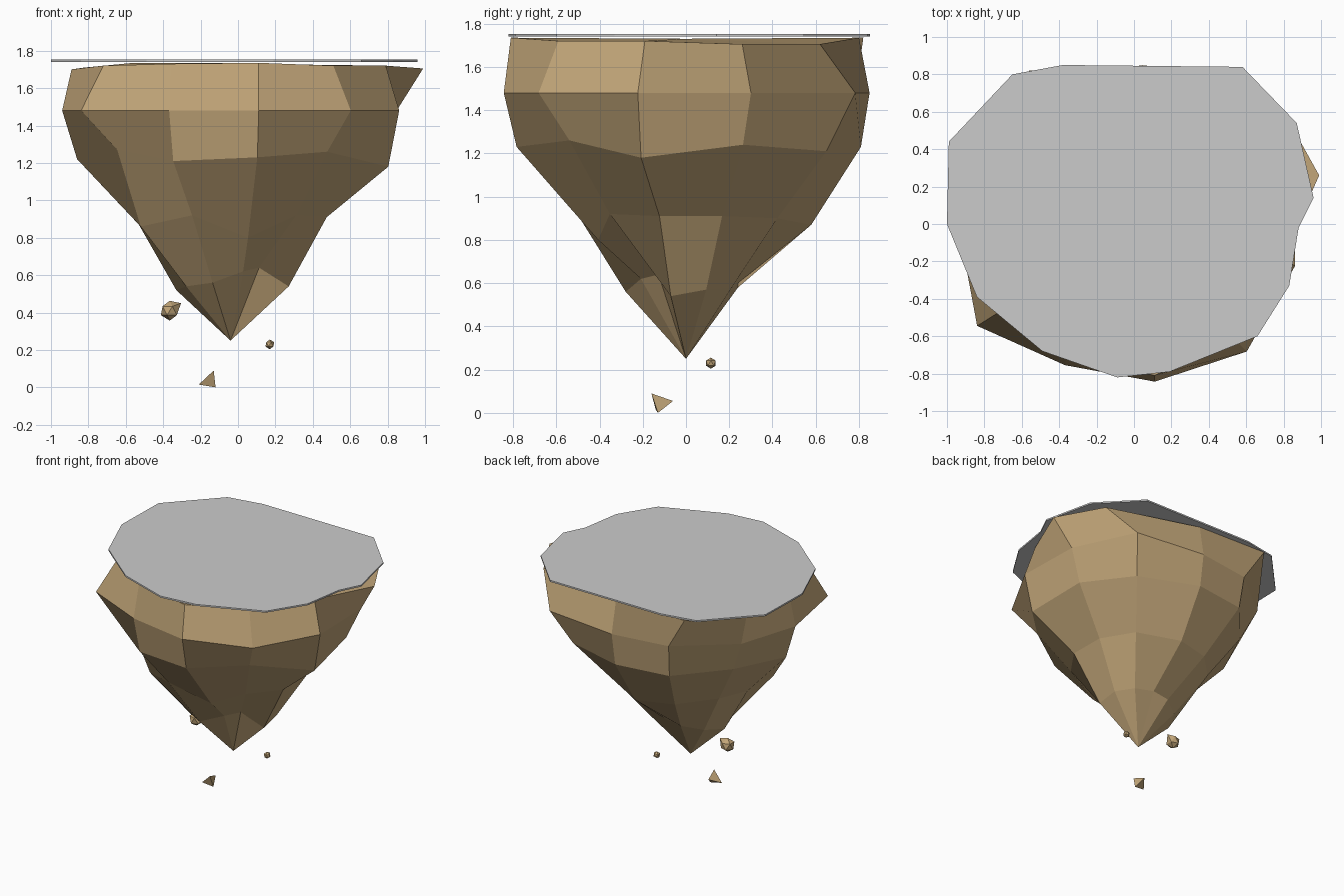
import bpy, bmesh
from math import cos, sin, radians
from mathutils import Vector

if "Cube" in bpy.data.objects:
    bpy.data.objects.remove(bpy.data.objects["Cube"])

rock_mat = bpy.data.materials.new("sandstone")
rock_mat.diffuse_color = (0.54, 0.38, 0.19, 1)
rock_mat.use_nodes = True
rock_mat.node_tree.nodes["Principled BSDF"].inputs["Base Color"].default_value = rock_mat.diffuse_color


def finish(bm, name, mat=None):
    bmesh.ops.recalc_face_normals(bm, faces=bm.faces)
    me = bpy.data.meshes.new(name)
    bm.to_mesh(me)
    bm.free()
    ob = bpy.data.objects.new(name, me)
    bpy.context.collection.objects.link(ob)
    if mat:
        me.materials.append(mat)
    return ob


def bridge(bm, a, b):
    n = len(a)
    for i in range(n):
        bm.faces.new((a[i], a[(i + 1) % n], b[(i + 1) % n], b[i]))


# Island rock: eleven columns, rings from the rim down to one point
angles = [-147, -116, -82.5, -48.5, -14.5, 19.5, 51.5, 87, 117, 150, 180]
rim = [(-.72, -.47), (-.36, -.70), (.11, -.81), (.51, -.59), (.79, -.19), (.99, .26),
       (.79, .62), (.04, .80), (-.56, .82), (-.82, .42), (-.89, 0)]
rim_z = [1.72, 1.73, 1.735, 1.72, 1.72, 1.705, 1.705, 1.735, 1.735, 1.71, 1.70]
belly = [1.00, .84, .85, .91, .89, .90, 1.00, .85, .88, .92, .94]
mid = [.77, .79, .79, .72, .83, .79, .83, .81, .84, .79, .86]
mid_z = [1.27, 1.21, 1.23, 1.26, 1.18, 1.24, 1.21, 1.23, 1.23, 1.23, 1.22]
low = [.62, .56, .41, .47, .49, .50, .54, .58, .56, .55, .53]
low_z = [.86, .92, .80, .92, .91, .91, .90, .87, .88, .90, .87]
tip = [.33, .31, .21, .17, .28, .28, .27, .24, .27, .30, .33]
tip_z = [.54, .56, .62, .64, .54, .57, .58, .60, .58, .55, .52]

bm = bmesh.new()
rings = [[bm.verts.new((x, y, z)) for (x, y), z in zip(rim, rim_z)]]
for radii, heights in ((belly, [1.48] * 11), (mid, mid_z), (low, low_z), (tip, tip_z)):
    rings.append([bm.verts.new((r * cos(radians(a)), r * sin(radians(a)), z))
                  for a, r, z in zip(angles, radii, heights)])
for upper, lower in zip(rings, rings[1:]):
    bridge(bm, upper, lower)
apex = bm.verts.new((-.04, 0, .25))
crown = bm.verts.new((0, 0, 1.73))
for end, ring in ((apex, rings[-1]), (crown, rings[0])):
    for i in range(11):
        bm.faces.new((ring[i], ring[(i + 1) % 11], end))
finish(bm, "island_rock", rock_mat)

# Thin ground plate on top
outline = [(-1, 0), (-.84, -.39), (-.49, -.68), (-.09, -.82), (.19, -.79), (.66, -.60),
           (.83, -.33), (.88, -.02), (.96, .14), (.87, .54), (.58, .84), (-.38, .85),
           (-.65, .80), (-.99, .44)]
bm = bmesh.new()
bottom = [bm.verts.new((x, y, 1.74)) for x, y in outline]
top = [bm.verts.new((x, y, 1.752)) for x, y in outline]
bridge(bm, bottom, top)
bm.faces.new(top)
bm.faces.new(bottom[::-1])
finish(bm, "ground_plate")


# Loose rocks drifting below
def chunk(name, centre, radius, pull=None):
    bm = bmesh.new()
    bmesh.ops.create_icosphere(bm, subdivisions=1, radius=radius)
    bmesh.ops.translate(bm, verts=bm.verts, vec=centre)
    if pull:
        target = Vector(pull)
        min(bm.verts, key=lambda v: (v.co - target).length).co = target
    finish(bm, name, rock_mat)


chunk("large_loose_rock", (-.365, .01, .41), .053, (-.305, .02, .45))
chunk("small_loose_rock", (.17, .115, .23), .026)

bm = bmesh.new()
bmesh.ops.convex_hull(bm, input=[bm.verts.new(p) for p in (
    (-.21, -.14, .015), (-.13, -.16, .09), (-.12, -.13, .0), (-.15, -.06, .055))])
finish(bm, "loose_shard", rock_mat)
